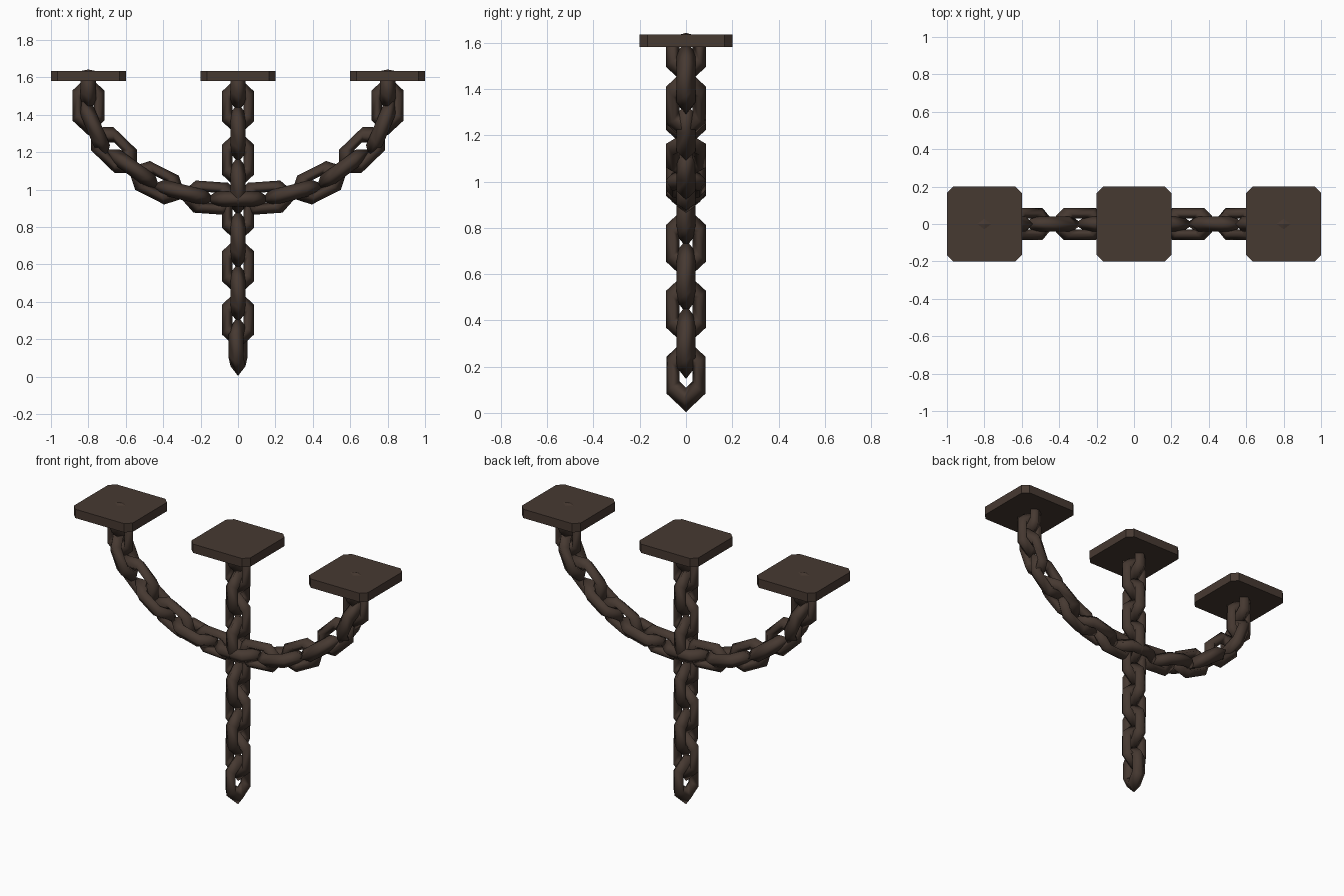
import bpy, bmesh, math
from mathutils import Vector, Matrix

if "Cube" in bpy.data.objects:
    bpy.data.objects.remove(bpy.data.objects["Cube"])

iron = bpy.data.materials.new("dark brown iron")
iron.diffuse_color = (0.062, 0.041, 0.031, 1)
iron.use_nodes = True
iron.node_tree.nodes["Principled BSDF"].inputs["Base Color"].default_value = iron.diffuse_color

R, T, T_SIDE = 0.0665, 0.033, 0.041
PLATE_Z, PLATE_H = 1.608, 0.054


def finish(bm, name, smooth):
    bmesh.ops.recalc_face_normals(bm, faces=bm.faces)
    me = bpy.data.meshes.new(name)
    bm.to_mesh(me)
    bm.free()
    me.materials.append(iron)
    for p in me.polygons:
        p.use_smooth = smooth
    ob = bpy.data.objects.new(name, me)
    bpy.context.collection.objects.link(ob)
    return ob


def add_link(bm, x, z, angle, flat_to_front, stretch=1.6, twist=0):
    """Six-sided stretched ring of diamond section, long axis at an angle in XZ."""
    a = math.radians(angle)
    along = Vector((math.cos(a), 0, math.sin(a)))
    across, side = Vector((-math.sin(a), 0, math.cos(a))), Vector((0, 1, 0))
    if not flat_to_front:
        across, side = side, across
    turn = Matrix.Rotation(math.radians(twist), 3, along)
    across, side = turn @ across, turn @ side
    rings = []
    for i in range(6):
        t = math.tau * i / 6
        ring = []
        for j in range(4):
            s = math.tau * j / 4
            rho = R + T * math.cos(s)
            p = Vector((x, 0, z)) + along * (rho * math.cos(t) * stretch)
            p += across * (rho * math.sin(t)) + side * (T_SIDE * math.sin(s))
            p.z = min(p.z, PLATE_Z + 0.015)   # top links end inside the plates
            ring.append(bm.verts.new(p))
        rings.append(ring)
    for i in range(6):
        for j in range(4):
            q, w = rings[i], rings[(i + 1) % 6]
            k = (j + 1) % 4
            bm.faces.new((q[j], w[j], w[k], q[k]))


# hanging chain: links alternate by a quarter turn, the loose end is twisted
bm = bmesh.new()
for k in range(11):
    add_link(bm, 0, min(0.163 + 0.1425 * k, 1.575), 90, k % 2 == 1,
             twist=-12 if k == 0 else 0)
finish(bm, "hanging_chain", True)

# swag chain: half of the curve, mirrored, plus the middle link
half = [(-0.80, 1.575, -90), (-0.80, 1.45, -90), (-0.768, 1.33, -67),
        (-0.663, 1.212, -44), (-0.56, 1.112, -36), (-0.433, 1.037, -27),
        (-0.29, 0.985, -14), (-0.145, 0.957, -4)]
bm = bmesh.new()
for i, (x, z, ang) in enumerate(half):
    for s in (1, -1):
        add_link(bm, x * s, z, ang * s, i % 2 == 1, 1.6 if i < 2 else 1.75)
add_link(bm, 0, 0.95, 0, False, 1.75)
finish(bm, "swag_chain", True)

# ceiling plates with cut corners
for name, x in (("left", -0.8), ("middle", 0), ("right", 0.8)):
    bm = bmesh.new()
    bmesh.ops.create_cube(bm, size=1)
    upright = [e for e in bm.edges
               if abs(e.verts[0].co.z - e.verts[1].co.z) > 0.5]
    bmesh.ops.bevel(bm, geom=upright, offset=0.085, segments=1,
                    affect='EDGES', profile=0.5)
    bmesh.ops.scale(bm, vec=(0.4, 0.4, PLATE_H), verts=bm.verts)
    bmesh.ops.translate(bm, vec=(x, 0, PLATE_Z), verts=bm.verts)
    finish(bm, name + "_ceiling_plate", False)

# small link tips showing through the outer plates
for name, x in (("left", -0.8), ("right", 0.8)):
    bm = bmesh.new()
    bmesh.ops.create_cone(bm, cap_ends=True, segments=4, radius1=0.045,
                          radius2=0, depth=0.009)
    top = PLATE_Z + PLATE_H / 2 + 0.003
    for v in bm.verts:
        v.co = Vector((v.co.x + x, v.co.y * 0.75, v.co.z + top))
    finish(bm, name + "_link_tip", False)
